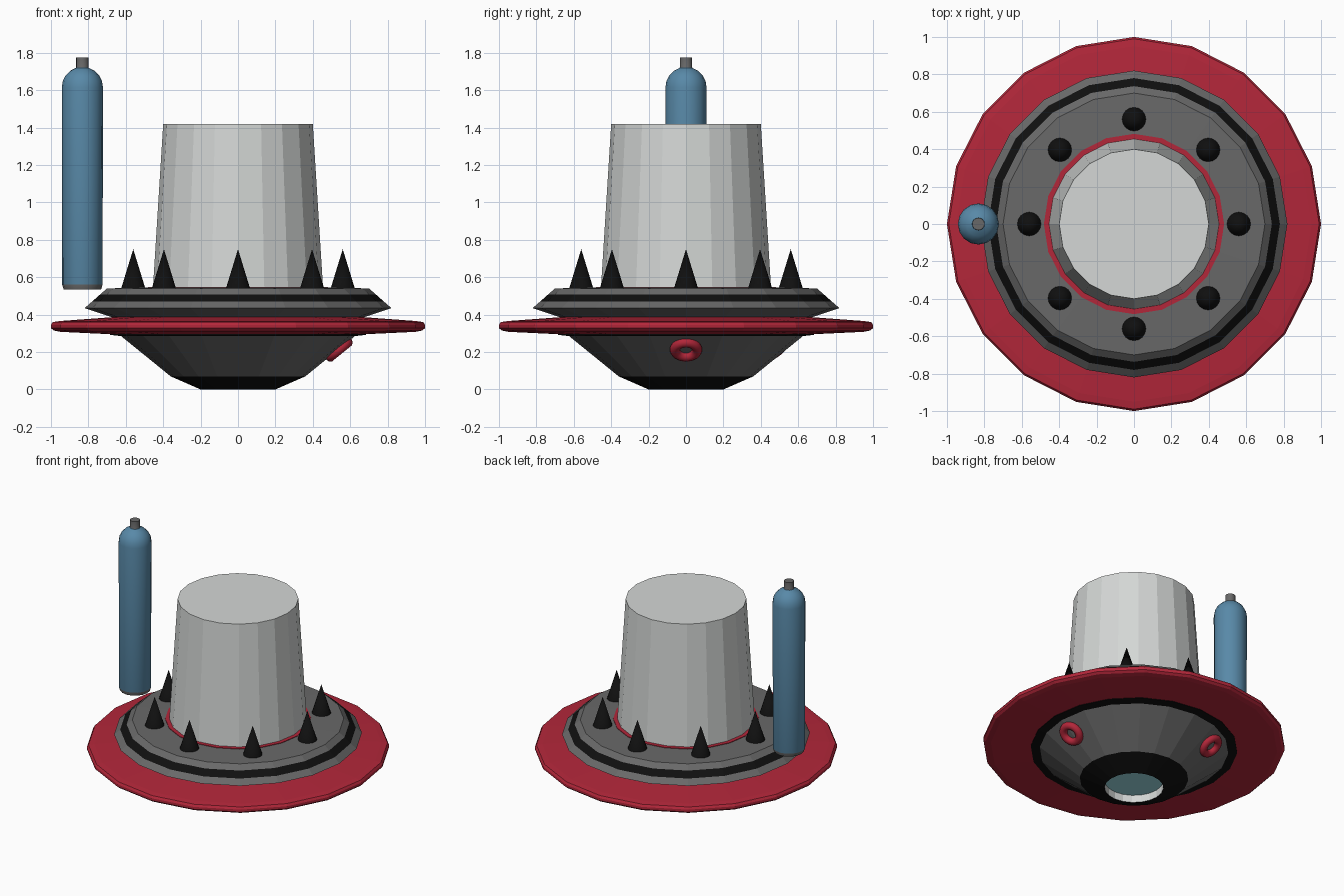
import bpy, bmesh, math
from mathutils import Matrix, Vector

if "Cube" in bpy.data.objects:
    bpy.data.objects.remove(bpy.data.objects["Cube"])


def mat(name, r, g, b):
    m = bpy.data.materials.new(name)
    m.diffuse_color = (r, g, b, 1)
    m.use_nodes = True
    m.node_tree.nodes["Principled BSDF"].inputs["Base Color"].default_value = m.diffuse_color
    return m


RED = mat("red", 0.45, 0.02, 0.042)
GREY = mat("dark grey", 0.14, 0.14, 0.14)
BLACK = mat("black", 0.005, 0.005, 0.005)
PALE = mat("pale grey", 0.66, 0.68, 0.67)
BLUE = mat("tank blue", 0.098, 0.25, 0.39)
CYAN = mat("cyan glass", 0.38, 0.80, 0.88)


def lathe(name, profile, mats, sides=20, loc=(0, 0, 0), smooth=None):
    """Spin (r, z) points; mats holds one material per profile segment."""
    bm = bmesh.new()
    slots = list(dict.fromkeys(mats))
    rings = []
    for r, z in profile:
        if r == 0:
            rings.append([bm.verts.new((0, 0, z))] * sides)
        else:
            rings.append([bm.verts.new((r * math.cos(2 * math.pi * i / sides),
                                        r * math.sin(2 * math.pi * i / sides), z))
                          for i in range(sides)])
    for a, b, m in zip(rings, rings[1:], mats):
        for i in range(sides):
            j = (i + 1) % sides
            corners = list(dict.fromkeys((a[i], a[j], b[j], b[i])))
            bm.faces.new(corners).material_index = slots.index(m)
    bmesh.ops.recalc_face_normals(bm, faces=bm.faces)
    me = bpy.data.meshes.new(name)
    bm.to_mesh(me)
    bm.free()
    for m in slots:
        me.materials.append(m)
    ob = bpy.data.objects.new(name, me)
    ob.location = loc
    bpy.context.collection.objects.link(ob)
    if smooth:
        shade(ob, smooth)
    return ob


def shade(ob, angle):
    bpy.ops.object.select_all(action='DESELECT')
    ob.select_set(True)
    bpy.context.view_layer.objects.active = ob
    bpy.ops.object.shade_smooth_by_angle(angle=math.radians(angle))


# lower hull with black collar, black foot and recessed glass lens
lathe("lower_hull",
      [(0, 0.32), (0.685, 0.32), (0.685, 0.292), (0.625, 0.285), (0.36, 0.07),
       (0.2, 0), (0.195, 0), (0.195, 0.054), (0, 0.054)],
      [GREY, BLACK, BLACK, GREY, BLACK, BLACK, PALE, CYAN])

# wide red rim disc
lathe("rim_disc",
      [(0, 0.39), (0.62, 0.39), (0.95, 0.366), (0.99, 0.36), (1.0, 0.345), (1.0, 0.328),
       (0.985, 0.315), (0.95, 0.308), (0.68, 0.295), (0, 0.295)],
      [RED] * 9)

# upper deck with black stripe and red seal around the canopy
lathe("upper_deck",
      [(0, 0.385), (0.67, 0.385), (0.82, 0.435), (0.78, 0.47), (0.737, 0.508),
       (0.70, 0.54), (0.482, 0.545), (0.482, 0.549), (0, 0.549)],
      [GREY, GREY, GREY, BLACK, GREY, GREY, RED, RED])

# tapered canopy
lathe("canopy", [(0, 0.54), (0.455, 0.54), (0.40, 1.42), (0, 1.42)], [PALE] * 3)

# ring of spikes on the deck
for k in range(8):
    a = k * math.pi / 4
    lathe("spike_%d" % (k + 1), [(0, 0.535), (0.066, 0.535), (0, 0.75)], [BLACK] * 2,
          16, (0.56 * math.cos(a), 0.56 * math.sin(a), 0), 40)

# gas tank hovering beside the canopy
dome = [(0.11 * math.cos(t), 1.615 + 0.11 * math.sin(t))
        for t in [math.radians(d) for d in (0, 18, 36, 54, 72)]]
lathe("gas_tank",
      [(0, 0.535), (0.1, 0.535), (0.108, 0.56)] + dome +
      [(0.033, 1.722), (0.033, 1.775), (0, 1.775)],
      [GREY, GREY] + [BLUE] * 5 + [BLUE, GREY, GREY], 16, (-0.832, 0, 0), 35)

# two red ring ports on the sloping hull
for k, deg in enumerate((0, 120)):
    turn = Matrix.Rotation(math.radians(deg), 4, 'Z')
    normal = turn @ Vector((0.63, 0, -0.775))
    bpy.ops.mesh.primitive_torus_add(
        major_segments=24, minor_segments=10, major_radius=0.06, minor_radius=0.027,
        location=turn @ Vector((0.54, 0, 0.213)),
        rotation=normal.to_track_quat('Z', 'Y').to_euler())
    port = bpy.context.object
    port.name = "ring_port_%d" % (k + 1)
    port.data.materials.append(RED)
    shade(port, 60)
